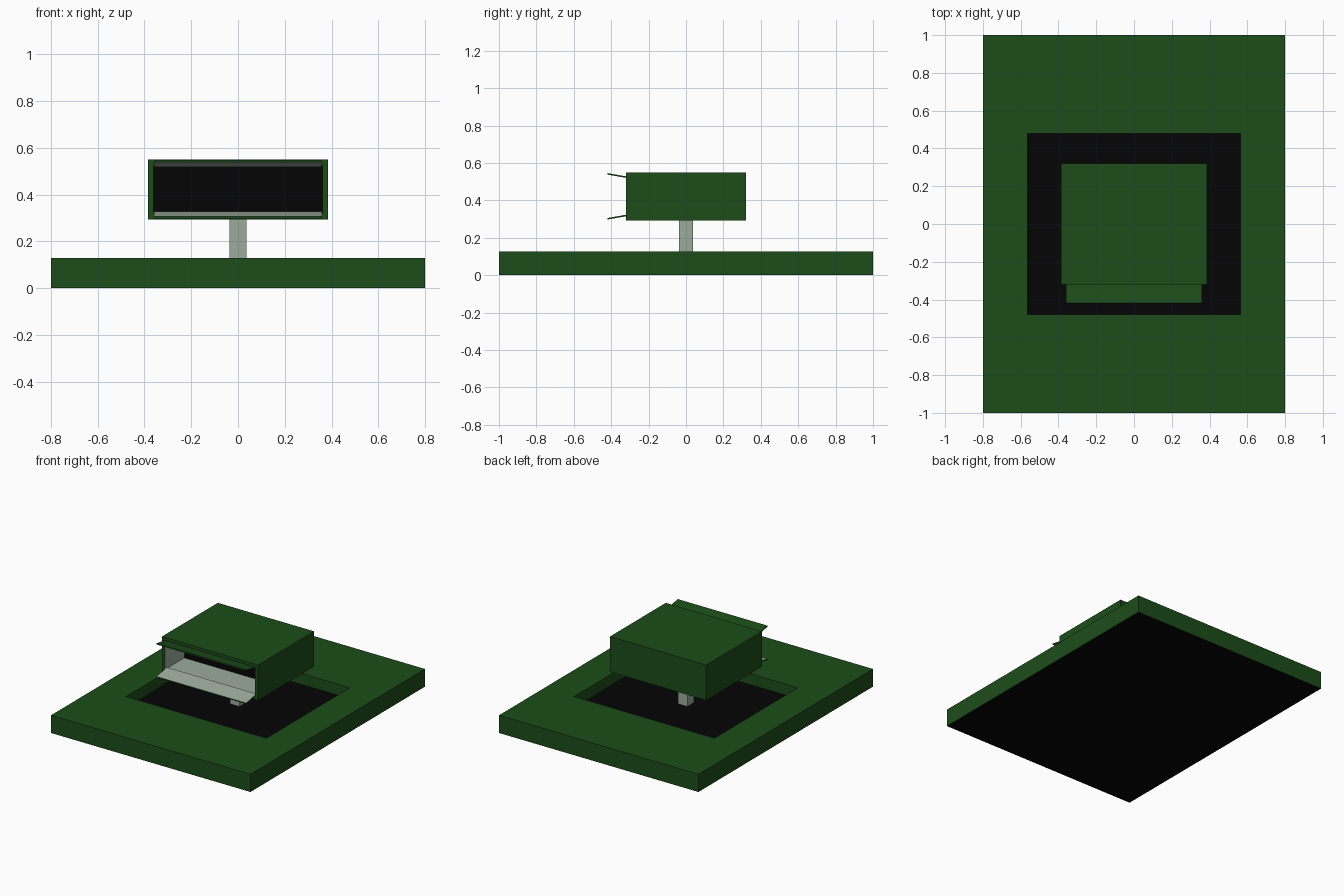
import bpy, bmesh, math
from mathutils import Vector, Matrix

if "Cube" in bpy.data.objects:
    bpy.data.objects.remove(bpy.data.objects["Cube"])


def material(name, rgb):
    m = bpy.data.materials.new(name)
    m.diffuse_color = (*rgb, 1)
    m.use_nodes = True
    m.node_tree.nodes["Principled BSDF"].inputs["Base Color"].default_value = m.diffuse_color
    return m


GREEN = material("dark green", (0.0115, 0.073, 0.010))
BLACK = material("black", (0.0015, 0.0015, 0.0015))
GREY = material("pale grey green", (0.34, 0.41, 0.34))


def box_mesh(lo, hi):
    lo, hi = Vector(lo), Vector(hi)
    bm = bmesh.new()
    bmesh.ops.create_cube(bm, size=1, matrix=Matrix.Translation((lo + hi) / 2)
                          @ Matrix.Diagonal((*(hi - lo), 1)))
    bm.normal_update()
    return bm


def face_toward(bm, direction):
    return max(bm.faces, key=lambda f: f.normal.dot(Vector(direction)))


def recess(bm, direction, lo, hi, push, wall_mat, floor_mat):
    """Inset one side to the lo/hi rectangle and push it inward."""
    f = face_toward(bm, direction)
    bmesh.ops.inset_individual(bm, faces=[f], thickness=0.02)
    mid = f.calc_center_median()
    for v in f.verts:
        for i in range(3):
            if not direction[i]:
                v.co[i] = lo[i] if v.co[i] < mid[i] else hi[i]
    f = bmesh.ops.extrude_discrete_faces(bm, faces=[f])["faces"][0]
    bmesh.ops.translate(bm, verts=f.verts, vec=Vector(push))
    for e in f.edges:
        for side in e.link_faces:
            side.material_index = wall_mat
    f.material_index = floor_mat


def finish(bm, name, mats):
    bmesh.ops.recalc_face_normals(bm, faces=bm.faces)
    me = bpy.data.meshes.new(name)
    bm.to_mesh(me)
    bm.free()
    for m in mats:
        me.materials.append(m)
    ob = bpy.data.objects.new(name, me)
    bpy.context.collection.objects.link(ob)
    return ob


# base slab with a sunken black floor and black underside
bm = box_mesh((-0.8, -1, 0), (0.8, 1, 0.128))
face_toward(bm, (0, 0, -1)).material_index = 1
recess(bm, (0, 0, 1), (-0.563, -0.478, 0), (0.563, 0.478, 0), (0, 0, -0.08), 0, 1)
finish(bm, "base", [GREEN, BLACK])

# square post
finish(box_mesh((-0.037, -0.037, 0.048), (0.037, 0.037, 0.294)), "post", [GREY])

# head with a grey-lined opening and black back panel
bm = box_mesh((-0.386, -0.32, 0.294), (0.386, 0.32, 0.55))
recess(bm, (0, -1, 0), (-0.361, 0, 0.318), (0.361, 0, 0.526), (0, 0.22, 0), 1, 2)
finish(bm, "head", [GREEN, GREY, BLACK])

# flared flaps: green outside, grey inside
for name, sign in (("lower_flap", -1), ("upper_flap", 1)):
    bm = box_mesh((-0.36, -0.122, -0.004), (0.36, 0, 0.004))
    face_toward(bm, (0, 0, -sign)).material_index = 1
    bmesh.ops.rotate(bm, verts=bm.verts, cent=(0, 0, 0),
                     matrix=Matrix.Rotation(-sign * math.radians(10), 3, "X"))
    bmesh.ops.translate(bm, verts=bm.verts, vec=(0, -0.3, 0.422 + sign * 0.099))
    finish(bm, name, [GREEN, GREY])
